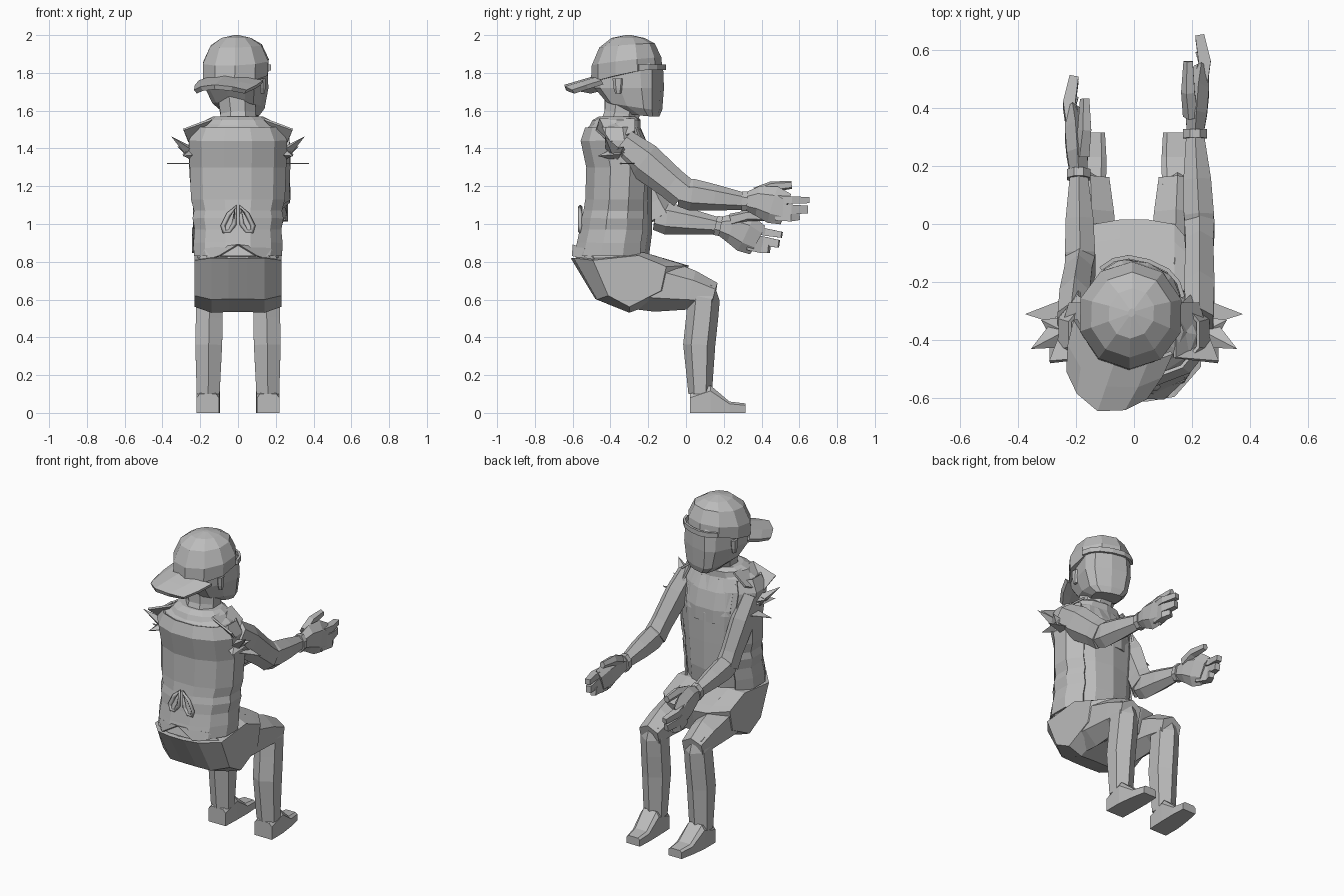
import bpy, math
from math import sin, cos, pi, radians
from mathutils import Vector, Matrix

if "Cube" in bpy.data.objects:
    bpy.data.objects.remove(bpy.data.objects["Cube"], do_unlink=True)

grey = bpy.data.materials.new("plain_grey")
grey.use_nodes = True
grey.diffuse_color = (0.5, 0.5, 0.5, 1)
grey.node_tree.nodes["Principled BSDF"].inputs["Base Color"].default_value = (0.5, 0.5, 0.5, 1)


def finish(name, verts, faces, thick=0):
    me = bpy.data.meshes.new(name)
    me.from_pydata([tuple(v) for v in verts], [], faces)
    me.update()
    me.materials.append(grey)
    ob = bpy.data.objects.new(name, me)
    bpy.context.collection.objects.link(ob)
    if thick:
        mod = ob.modifiers.new("thickness", "SOLIDIFY")
        mod.thickness = thick
        mod.offset = 0
    return ob


def loft(name, rings, closed=True, thick=0):
    """Skin a list of equal-length point rings."""
    n = len(rings[0])
    verts = [v for r in rings for v in r]
    faces = []
    for i in range(len(rings) - 1):
        for j in range(n if closed else n - 1):
            k = (j + 1) % n
            faces.append((i * n + j, i * n + k, (i + 1) * n + k, (i + 1) * n + j))
    if closed:
        faces.append(tuple(reversed(range(n))))
        faces.append(tuple(range(len(verts) - n, len(verts))))
    return finish(name, verts, faces, thick)


def limb(name, stations, sides=6):
    """Tube along stations (x, y, z, radius across x, other radius)."""
    pts = [Vector(s[:3]) for s in stations]
    rings = []
    for i, s in enumerate(stations):
        t = (pts[min(i + 1, len(pts) - 1)] - pts[max(i - 1, 0)]).normalized()
        u = (Vector((1, 0, 0)) - t * t.x).normalized()
        v = t.cross(u)
        angles = [2 * pi * (j + 0.5) / sides for j in range(sides)]
        rings.append([pts[i] + u * cos(a) * s[3] + v * sin(a) * s[4] for a in angles])
    return loft(name, rings)


def level(z, back, front, w, n=12, start=0, sweep=360, grow=0, tilt=0, power=0.95):
    """Rounded ring at a height; tilt raises the +y side."""
    mid, half = (back + front) / 2, (front - back) / 2 + grow
    out = []
    for j in range(n if sweep == 360 else n + 1):
        a = radians(start + sweep * j / n)
        c, s = cos(a), sin(a)
        y = math.copysign(abs(s) ** power, s) * half
        out.append(Vector((math.copysign(abs(c) ** power, c) * (w + grow), mid + y, z + tilt * y)))
    return out


# Torso
body = [(0.8, -0.59, -0.2, 0.215), (0.95, -0.55, -0.18, 0.21), (1.12, -0.52, -0.18, 0.225),
        (1.3, -0.515, -0.18, 0.245), (1.44, -0.545, -0.21, 0.25), (1.51, -0.52, -0.24, 0.215),
        (1.55, -0.48, -0.26, 0.15)]
loft("torso", [level(*b) for b in body])

# Open vest with folds at the waist
vest = [(0.83, -0.585, -0.2, 0.222), (0.9, -0.565, -0.2, 0.225), (0.97, -0.55, -0.19, 0.218),
        (1.03, -0.54, -0.19, 0.23), (1.07, -0.53, -0.19, 0.222), (1.13, -0.52, -0.19, 0.238)] + body[3:6]
loft("open_vest", [level(*b, start=135, sweep=270, n=9, grow=0.013) for b in vest],
     closed=False, thick=0.012)
loft("collar", [level(1.5, -0.52, -0.24, 0.2), level(1.55, -0.495, -0.24, 0.17),
                level(1.57, -0.46, -0.26, 0.13)])
loft("chest_bib", [[Vector((x, y0 - 0.06 * abs(x) / 0.15, z)) for x in (-0.15, -0.06, 0.06, 0.15)]
                   for y0, z in ((-0.165, 1.25), (-0.165, 1.33), (-0.19, 1.43), (-0.225, 1.5))],
     closed=False, thick=0.015)
for s in (-1, 1):
    # Shoulder flap and hem
    finish("shoulder_flap", [(s * 0.14, -0.46, 1.555), (s * 0.14, -0.27, 1.555), (s * 0.22, -0.27, 1.49),
                             (s * 0.29, -0.475, 1.5), (s * 0.26, -0.4, 1.43)],
           [(0, 1, 2, 4), (0, 4, 3)], 0.012)
    finish("hem_flap", [(0, -0.595, 0.89), (s * 0.17, -0.535, 0.87), (s * 0.22, -0.46, 0.79),
                        (s * 0.1, -0.6, 0.83)], [(0, 1, 2, 3)], 0.012)
    # Torn sleeve fringe: one flat strip and upright points
    finish("torn_sleeve_strip", [(s * 0.22, -0.25, 1.32), (s * 0.375, -0.31, 1.32), (s * 0.22, -0.36, 1.32)],
           [(0, 1, 2)], 0.004)
    for tip in ((0.355, -0.43, 1.465), (0.29, -0.47, 1.36), (0.32, -0.33, 1.41)):
        root, end = Vector((s * 0.24, -0.37, 1.37)), Vector((s * tip[0], tip[1], tip[2]))
        d = (end - root).normalized()
        a = d.cross(Vector((0, 0, 1))).normalized() * 0.06
        b = d.cross(a).normalized() * 0.035
        finish("torn_sleeve_spike", [root + a, root + b, root - a, root - b, end],
               [(0, 1, 4), (1, 2, 4), (2, 3, 4), (3, 0, 4), (3, 2, 1, 0)])
    # Bow loop at the back of the waist
    pts = [(0.012, 1.09), (0.05, 1.05), (0.08, 0.99), (0.072, 0.96), (0.045, 0.96), (0.02, 1.0)]
    cu = bpy.data.curves.new("bow_loop", "CURVE")
    cu.dimensions = "3D"
    cu.bevel_depth = 0.013
    cu.bevel_resolution = 0
    sp = cu.splines.new("POLY")
    sp.points.add(len(pts) - 1)
    sp.use_cyclic_u = True
    for p, (x, z) in zip(sp.points, pts):
        p.co = (s * x, -0.56, z, 1)
    cu.materials.append(grey)
    bpy.context.collection.objects.link(bpy.data.objects.new("bow_loop", cu))

# Seated pelvis: side profile lofted across x, cut back at the outer hips
side = [(-0.61, 0.82), (-0.22, 0.85), (-0.05, 0.8), (0.015, 0.78), (-0.03, 0.63), (-0.3, 0.53), (-0.48, 0.6)]
pelvis = []
for x, ky, kz in ((-0.23, 0.62, 0.85), (-0.14, 0.95, 1), (-0.05, 1, 0.98),
                  (0.05, 1, 0.98), (0.14, 0.95, 1), (0.23, 0.62, 0.85)):
    pelvis.append([Vector((x, -0.3 + (y + 0.3) * ky, 0.74 + (z - 0.74) * kz)) for y, z in side])
loft("pelvis", pelvis)

# Legs and shoes
for s in (-1, 1):
    limb("thigh", [(s * 0.13, -0.36, 0.69, 0.105, 0.13), (s * 0.14, -0.15, 0.68, 0.1, 0.145),
                   (s * 0.145, 0.03, 0.65, 0.088, 0.105), (s * 0.15, 0.15, 0.62, 0.075, 0.07)])
    limb("shin", [(s * 0.15, 0.12, 0.68, 0.06, 0.035), (s * 0.15, 0.095, 0.61, 0.08, 0.085),
                  (s * 0.152, 0.085, 0.5, 0.082, 0.085), (s * 0.155, 0.07, 0.36, 0.082, 0.085),
                  (s * 0.158, 0.075, 0.1, 0.07, 0.062)])
    shoe = []
    for y, z, w in ((0.02, 0.1, 0.06), (0.13, 0.145, 0.062), (0.23, 0.06, 0.056), (0.315, 0.05, 0.045)):
        x = s * (0.16 - max(0, y - 0.1) * 0.07)
        shoe.append([Vector(p) for p in ((x - w, y, 0), (x + w, y, 0), (x + w, y, z * 0.8),
                                         (x + w * 0.7, y, z), (x - w * 0.7, y, z), (x - w, y, z * 0.8))])
    loft("shoe", shoe)


# Arms and open hands
def arm(s, shoulder, elbow, wrist, pitch):
    sh, el, wr = Vector(shoulder), Vector(elbow), Vector(wrist)
    st = lambda p, a, b: (*p, a, b)
    limb("upper_arm", [st(sh, 0.055, 0.08), st(sh.lerp(el, 0.35), 0.06, 0.1),
                       st(sh.lerp(el, 0.8), 0.055, 0.085), st(el, 0.06, 0.085)])
    limb("forearm", [st(el - (wr - el) * 0.08, 0.05, 0.07), st(el.lerp(wr, 0.12), 0.06, 0.085),
                     st(el.lerp(wr, 0.5), 0.055, 0.07), st(wr, 0.035, 0.045)])
    m = Matrix.Translation(wr) @ Matrix.Rotation(radians(pitch), 4, "X")
    part = lambda name, rows, n=6: limb(name, [(*(m @ Vector(r[:3])), *r[3:]) for r in rows], n)
    part("wrist_band", [(0, -0.015, 0, 0.044, 0.056), (0, 0.015, 0, 0.044, 0.056)], 8)
    part("palm", [(0, 0, 0, 0.034, 0.045), (s * 0.005, 0.07, 0.005, 0.042, 0.08),
                  (s * 0.012, 0.15, -0.01, 0.042, 0.1), (s * 0.022, 0.22, -0.03, 0.03, 0.085)])
    # Index finger, and the other fingers held together
    for z, r, reach in ((0.02, 0.028, 0.34), (-0.03, 0.036, 0.335), (-0.068, 0.036, 0.29)):
        part("finger", [(s * 0.018, 0.17, z, 0.035, r), (s * 0.033, 0.25, z, 0.03, r),
                        (s * 0.016, reach, z + 0.004, 0.022, r * 0.8)], 4)
    part("thumb", [(-s * 0.012, 0.06, 0.045, 0.03, 0.035), (-s * 0.022, 0.14, 0.085, 0.026, 0.03),
                   (-s * 0.022, 0.245, 0.1, 0.018, 0.022)], 5)


arm(1, (0.225, -0.34, 1.43), (0.225, -0.01, 1.16), (0.21, 0.31, 1.12), -3)
arm(-1, (-0.215, -0.34, 1.41), (-0.185, -0.14, 1.035), (-0.19, 0.17, 0.99), -12)

# Neck
limb("neck", [(0, -0.36, 1.5, 0.11, 0.11), (0, -0.34, 1.58, 0.1, 0.1), (-0.01, -0.32, 1.7, 0.11, 0.12)], 8)

# Turned head with a backwards cap
turn = Matrix.Translation((-0.01, -0.31, 0)) @ Matrix.Rotation(radians(-19), 4, "Z")
place = lambda rings: [[turn @ p for p in r] for r in rings]
loft("head", place([level(1.575, 0.03, 0.165, 0.085, tilt=-0.1, power=0.6),
                    level(1.625, -0.1, 0.178, 0.125, tilt=-0.15, power=0.6),
                    level(1.72, -0.165, 0.185, 0.15, power=0.6),
                    level(1.82, -0.165, 0.185, 0.15, power=0.7), level(1.9, -0.14, 0.15, 0.13)]))
loft("cap_crown", place([level(1.785, -0.195, 0.185, 0.178, n=10, tilt=0.22, power=1),
                         level(1.86, -0.19, 0.18, 0.182, n=10, tilt=0.12, power=1),
                         level(1.945, -0.15, 0.145, 0.142, n=10, tilt=0.08, power=1),
                         level(1.985, -0.085, 0.09, 0.08, n=10, power=1),
                         level(2.0, -0.01, 0.02, 0.012, n=10, power=1)]))
brim = []
for t in (0, 0.5, 1):
    brim.append([Vector((x * (0.175 - 0.035 * t * t), -0.08 - 0.09 * (1 - x * x) - t * (0.18 - 0.005 * x * x),
                         1.775 - 0.05 * t - 0.025 * x * x)) for x in (-1, -0.6, 0, 0.6, 1)])
loft("cap_brim", place(brim), closed=False, thick=0.025)
loft("cap_strap", place([level(z, -0.18, 0.192, 0.168, n=6, start=30, sweep=120, tilt=0.03, power=0.8)
                         for z in (1.81, 1.84)]), closed=False, thick=0.014)
for s in (-1, 1):
    ear = [turn @ Vector((s * 0.15, 0, z)) for z in (1.69, 1.72, 1.77)]
    limb("ear", [(*ear[0], 0.01, 0.015), (*ear[1], 0.016, 0.025), (*ear[2], 0.016, 0.03)])
